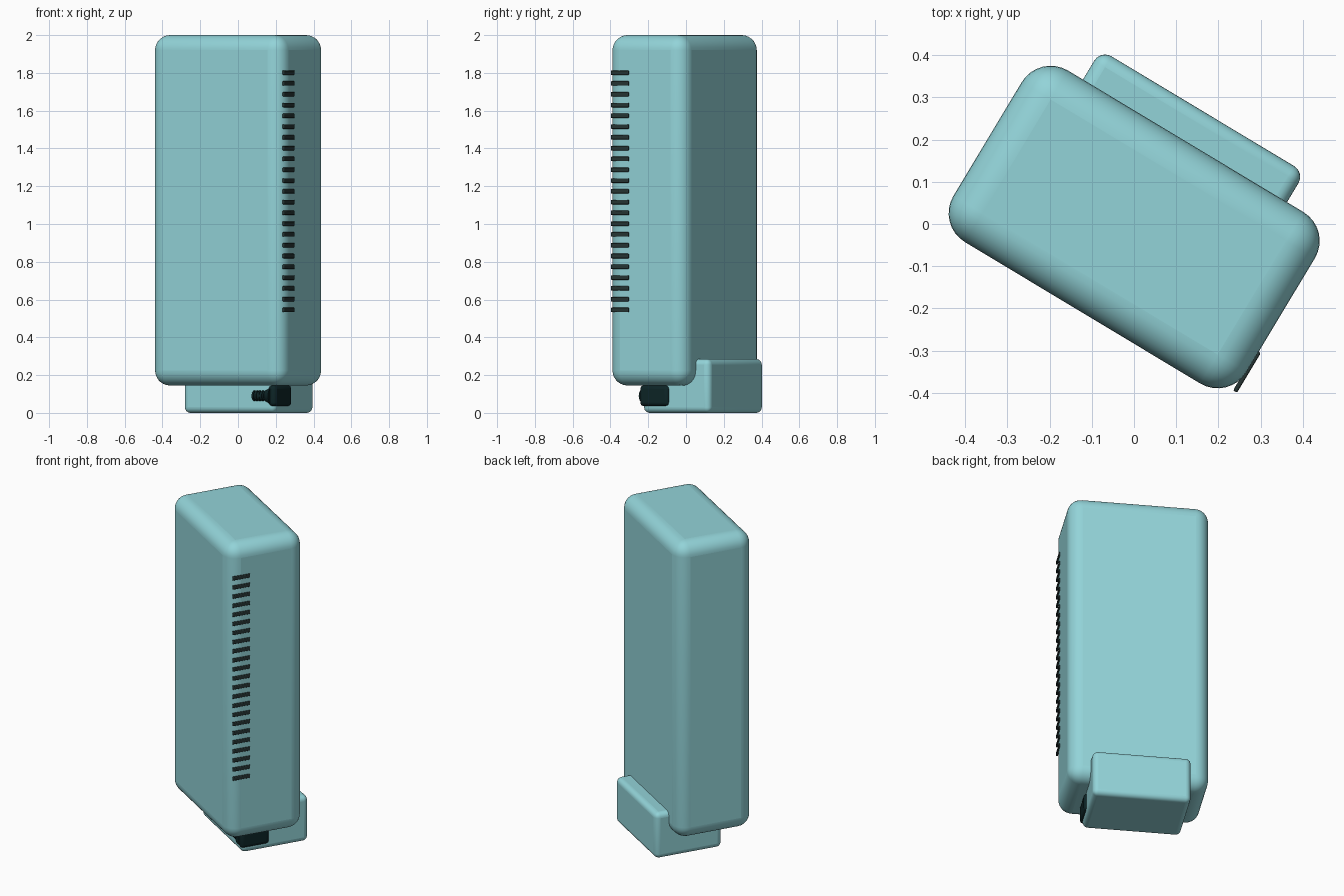
import bpy, math
from mathutils import Matrix

cube = bpy.data.objects.get("Cube")
if cube:
    bpy.data.objects.remove(cube, do_unlink=True)

# Everything is laid out square, then turned about z
TURN = Matrix.Rotation(math.radians(-31), 4, 'Z')


def material(name, color):
    m = bpy.data.materials.new(name)
    m.use_nodes = True
    m.diffuse_color = (*color, 1)
    bsdf = next(n for n in m.node_tree.nodes if n.type == 'BSDF_PRINCIPLED')
    bsdf.inputs["Base Color"].default_value = (*color, 1)
    return m


TEAL = material("pale teal", (0.29, 0.655, 0.69))
GREY = material("dark vent grey", (0.02, 0.036, 0.035))
BLACK = material("plug black", (0.004, 0.018, 0.02))


def finish(obj, name, mat):
    obj.name = name
    obj.data.materials.append(mat)
    bpy.ops.object.shade_smooth_by_angle(angle=math.radians(35))
    obj.matrix_world = TURN @ obj.matrix_world
    return obj


def rounded_box(name, lo, hi, radius, mat, segments=6):
    size = [b - a for a, b in zip(lo, hi)]
    center = [(a + b) / 2 for a, b in zip(lo, hi)]
    bpy.ops.mesh.primitive_cube_add(size=1, location=center)
    obj = bpy.context.object
    obj.data.transform(Matrix.Diagonal((*size, 1)))
    bevel = obj.modifiers.new("rounding", 'BEVEL')
    bevel.width = radius
    bevel.segments = segments
    bpy.context.view_layer.update()
    return finish(obj, name, mat)


def cone_along_x(name, x0, x1, r0, r1, y, z, mat):
    bpy.ops.mesh.primitive_cone_add(
        vertices=24, radius1=r0, radius2=r1, depth=x1 - x0,
        location=((x0 + x1) / 2, y, z), rotation=(0, math.pi / 2, 0))
    bpy.context.view_layer.update()
    return finish(bpy.context.object, name, mat)


# Tall case and the stand it rests on
rounded_box("case", (-0.401, -0.243, 0.145), (0.409, 0.231, 2.0), 0.08, TEAL, 8)
rounded_box("stand", (-0.28, -0.101, 0.0), (0.284, 0.313, 0.285), 0.03, TEAL)

# Column of vent slats on the narrow side
for i in range(23):
    z = 0.545 + i * 0.0571
    rounded_box(f"vent_slat_{i + 1}", (0.404, -0.217, z - 0.012),
                (0.415, -0.107, z + 0.012), 0.004, GREY, 2)

# Power plug with a tapered neck and ribbed strain relief
rounded_box("plug_body", (0.25, -0.113, 0.036), (0.297, 0.066, 0.146), 0.02, BLACK, 4)
cone_along_x("plug_neck", 0.225, 0.265, 0.03, 0.048, -0.085, 0.09, BLACK)
cone_along_x("cable_sleeve", 0.155, 0.23, 0.024, 0.026, -0.095, 0.09, BLACK)
for i in range(4):
    x = 0.16 + i * 0.017
    cone_along_x(f"sleeve_rib_{i + 1}", x, x + 0.009, 0.029, 0.029, -0.095, 0.09, BLACK)
